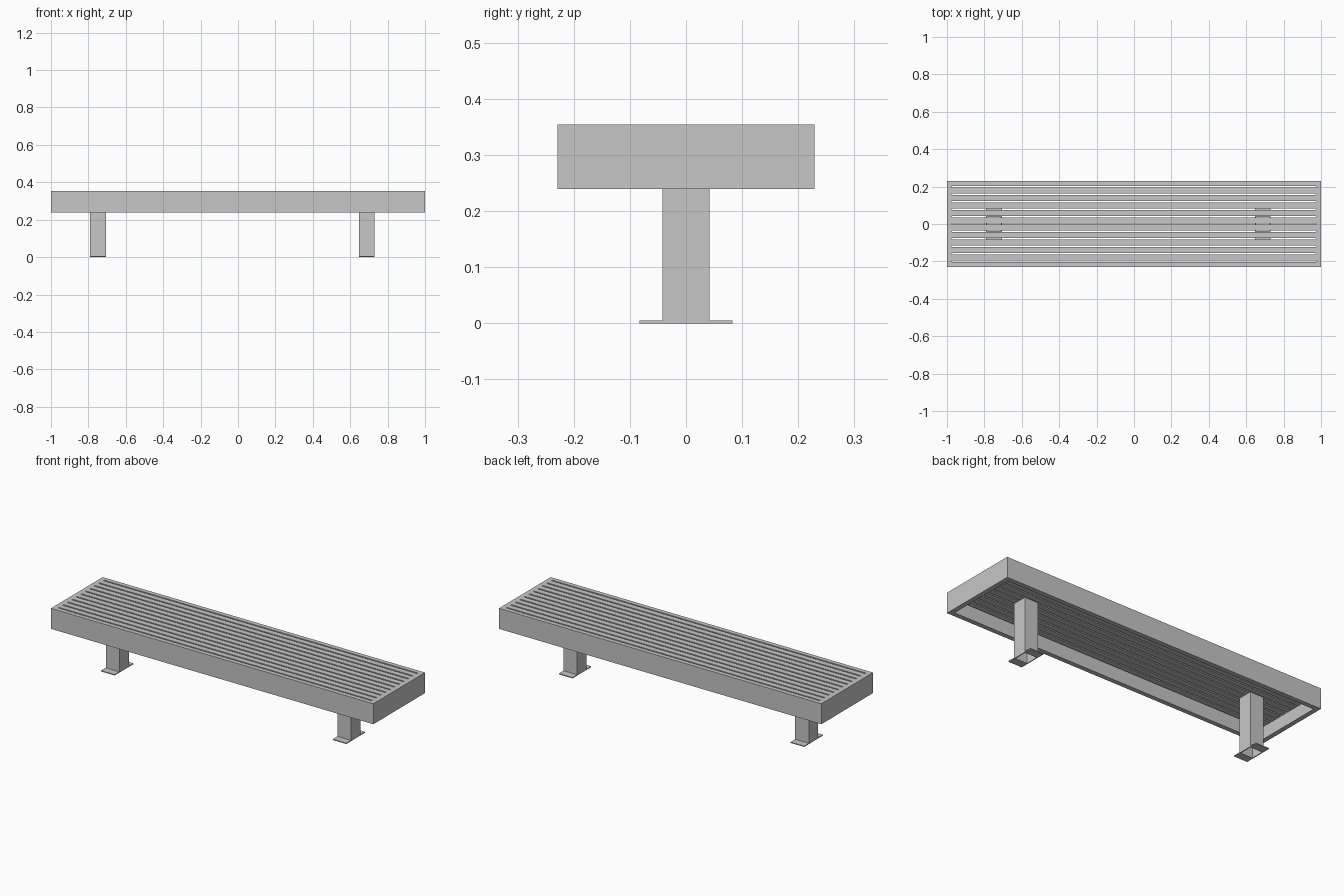
import bpy
import bmesh
import math

cube = bpy.data.objects.get("Cube")
if cube:
    bpy.data.objects.remove(cube, do_unlink=True)

# Main dimensions
HX, HY = 1.0, 0.229
TOP, BOTTOM = 0.354, 0.239
SLAB = 0.045
UNDER = TOP - SLAB
WALL = 0.026
LEG, LEG_WALL = 0.042, 0.005
FOOT_Y, FOOT_Z = 0.083, 0.005
SLOT_PITCH, SLOT_RADIUS = 0.04, 0.004

steel = bpy.data.materials.new("grey_steel")
steel.use_nodes = True
GREY = (0.57, 0.57, 0.57, 1)
steel.diffuse_color = GREY
steel.node_tree.nodes["Principled BSDF"].inputs["Base Color"].default_value = GREY


def add_object(name, data, location=(0, 0, 0)):
    obj = bpy.data.objects.new(name, data)
    obj.location = location
    bpy.context.scene.collection.objects.link(obj)
    data.materials.append(steel)
    return obj


def rectangle(hx, hy):
    return [(-hx, -hy), (hx, -hy), (hx, hy), (-hx, hy)]


def ring_section(name, section, location=(0, 0, 0)):
    """Sweep a section of (half x, half y, z) around a rectangle."""
    bm = bmesh.new()
    rings = [[bm.verts.new((x, y, z)) for x, y in rectangle(hx, hy)]
             for hx, hy, z in section]
    for a, b in zip(rings, rings[1:]):
        for j in range(4):
            k = (j + 1) % 4
            bm.faces.new((a[k], a[j], b[j], b[k]))
    mesh = bpy.data.meshes.new(name)
    bm.to_mesh(mesh)
    bm.free()
    return add_object(name, mesh, location)


def box(name, size, location):
    bm = bmesh.new()
    bmesh.ops.create_cube(bm, size=1)
    bmesh.ops.scale(bm, vec=size, verts=bm.verts)
    mesh = bpy.data.meshes.new(name)
    bm.to_mesh(mesh)
    bm.free()
    return add_object(name, mesh, location)


def slot_outline(y):
    """Long slot with rounded ends."""
    end = HX - WALL - SLOT_RADIUS
    points = []
    for side in (1, -1):
        for i in range(9):
            a = math.pi * (i / 8 - 0.5)
            points.append((side * (end + SLOT_RADIUS * math.cos(a)),
                           y + side * SLOT_RADIUS * math.sin(a)))
    return points


# Thick slotted seat: filled outline with holes
curve = bpy.data.curves.new("slotted_seat", "CURVE")
curve.dimensions = "2D"
curve.fill_mode = "BOTH"
curve.extrude = SLAB / 2
outlines = [rectangle(HX, HY)] + [slot_outline(n * SLOT_PITCH) for n in range(-5, 6)]
for outline in outlines:
    spline = curve.splines.new("POLY")
    spline.points.add(len(outline) - 1)
    for point, (x, y) in zip(spline.points, outline):
        point.co = (x, y, 0, 1)
    spline.use_cyclic_u = True
seat = add_object("slotted_seat", curve, (0, 0, TOP - SLAB / 2))
bpy.ops.object.select_all(action="DESELECT")
seat.select_set(True)
bpy.context.view_layer.objects.active = seat
bpy.ops.object.convert(target="MESH")
seat = bpy.context.view_layer.objects.active
for polygon in seat.data.polygons:
    polygon.use_smooth = False

# Solid frame hanging below the edge of the seat
ring_section("seat_frame", [
    (HX, HY, UNDER),
    (HX, HY, BOTTOM),
    (HX - WALL, HY - WALL, BOTTOM),
    (HX - WALL, HY - WALL, UNDER),
])

# Hollow legs with a foot flange at front and back
inner = LEG - LEG_WALL
for side, x in (("right", -0.749), ("left", 0.688)):
    ring_section(side + "_leg", [
        (LEG, LEG, UNDER),
        (LEG, LEG, 0),
        (inner, inner, 0),
        (inner, inner, UNDER),
    ], (x, 0, 0))
    for end, sign in (("front", -1), ("back", 1)):
        box(f"{side}_{end}_foot", (2 * LEG, FOOT_Y - LEG, FOOT_Z),
            (x, sign * (FOOT_Y + LEG) / 2, FOOT_Z / 2))
